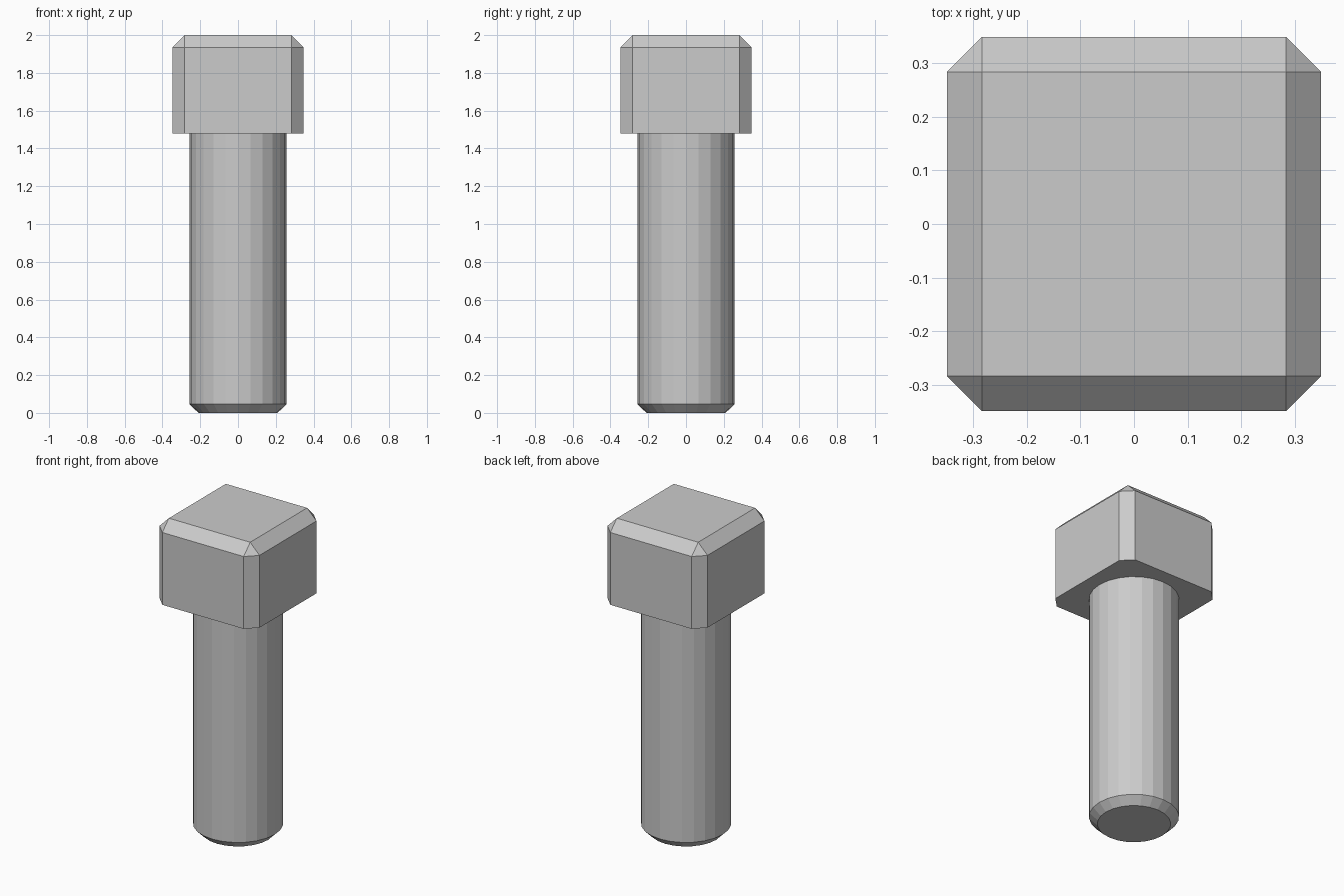
import bpy
import bmesh
from mathutils import Matrix

if "Cube" in bpy.data.objects:
    bpy.data.objects.remove(bpy.data.objects["Cube"], do_unlink=True)

HEAD_HALF, HEAD_BASE, TOP = 0.348, 1.48, 2.0
SHAFT_RADIUS, SIDES = 0.257, 24

steel = bpy.data.materials.new("steel grey")
steel.use_nodes = True
colour = (0.6, 0.6, 0.6, 1)
steel.diffuse_color = colour
steel.node_tree.nodes["Principled BSDF"].inputs["Base Color"].default_value = colour


def finish(bm, name):
    bmesh.ops.recalc_face_normals(bm, faces=bm.faces)
    mesh = bpy.data.meshes.new(name)
    bm.to_mesh(mesh)
    bm.free()
    mesh.materials.append(steel)
    obj = bpy.data.objects.new(name, mesh)
    bpy.context.collection.objects.link(obj)
    return obj


# Square head, chamfered everywhere except around its underside
bm = bmesh.new()
height = TOP - HEAD_BASE
bmesh.ops.create_cube(bm, size=1, matrix=Matrix.Translation((0, 0, HEAD_BASE + height / 2))
                      @ Matrix.Diagonal((2 * HEAD_HALF, 2 * HEAD_HALF, height, 1)))
edges = [e for e in bm.edges if max(v.co.z for v in e.verts) > HEAD_BASE + 0.1]
bmesh.ops.bevel(bm, geom=edges, offset=0.065, offset_type='OFFSET',
                segments=1, profile=0.5, affect='EDGES')
finish(bm, "bolt_head")

# Round shaft with a chamfered tip
bm = bmesh.new()
bmesh.ops.create_cone(bm, cap_ends=True, segments=SIDES, radius1=SHAFT_RADIUS,
                      radius2=SHAFT_RADIUS, depth=HEAD_BASE,
                      matrix=Matrix.Translation((0, 0, HEAD_BASE / 2)))
tip = [e for e in bm.edges if all(v.co.z < 0.01 for v in e.verts)]
bmesh.ops.bevel(bm, geom=tip, offset=0.047, offset_type='OFFSET',
                segments=1, profile=0.5, affect='EDGES')
finish(bm, "bolt_shaft")
